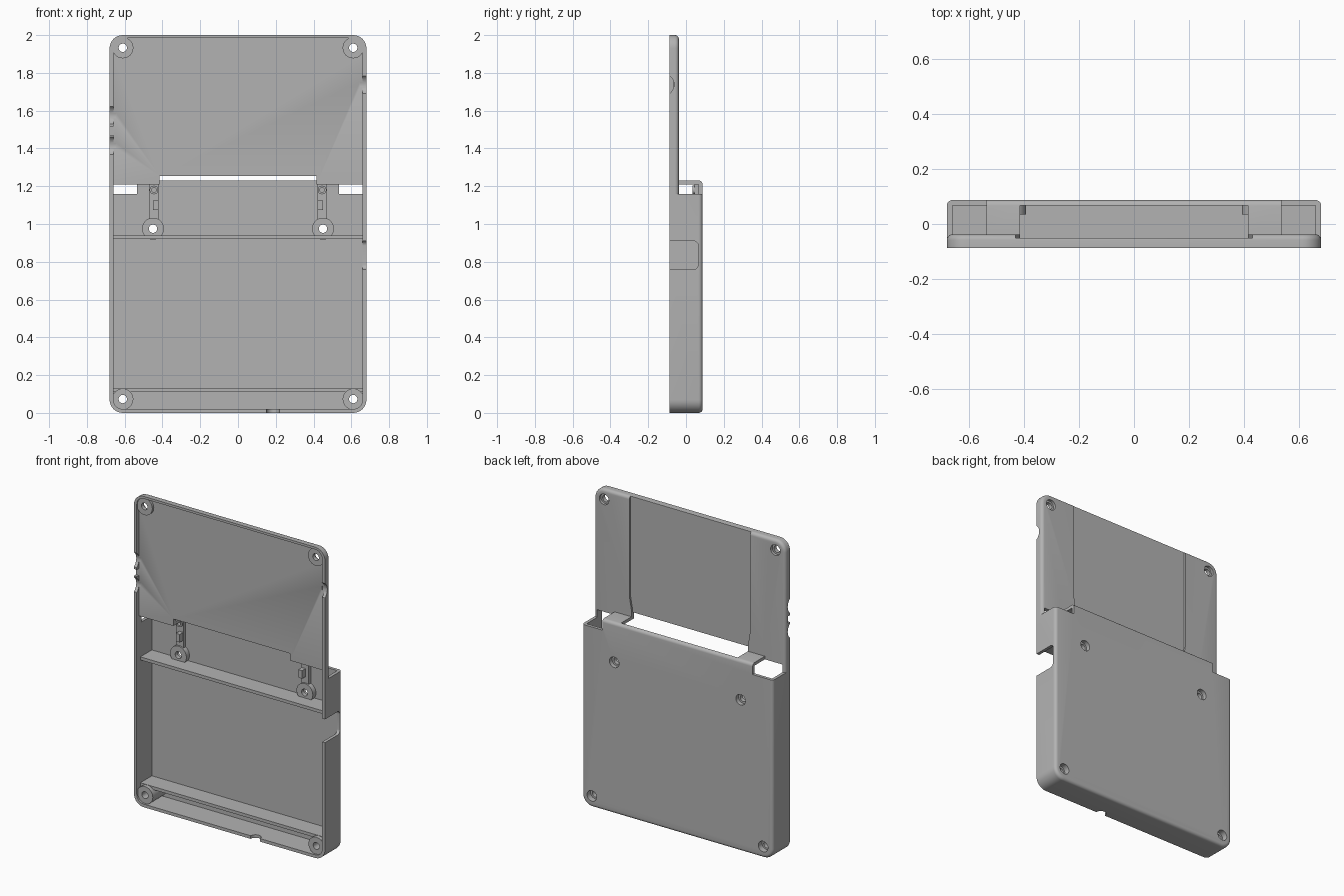
import bpy, bmesh, math
from mathutils import Vector

if "Cube" in bpy.data.objects:
    bpy.data.objects.remove(bpy.data.objects["Cube"], do_unlink=True)

FRONT, BACK, STEP = -0.087, 0.087, -0.038
W, WALL = 0.68, 0.02

grey = bpy.data.materials.new("plain_grey")
grey.use_nodes = True
grey.diffuse_color = (0.45, 0.45, 0.45, 1)
grey.node_tree.nodes["Principled BSDF"].inputs["Base Color"].default_value = grey.diffuse_color


def prism(name, points, lo, hi, axis="y", bevel=0):
    """Extrude a 2D outline along an axis; optionally round the far rim."""
    place = {"x": lambda a, b, d: (d, a, b),
             "y": lambda a, b, d: (a, d, b),
             "z": lambda a, b, d: (a, b, d)}[axis]
    bm = bmesh.new()
    near = [bm.verts.new(place(a, b, lo)) for a, b in points]
    far = [bm.verts.new(place(a, b, hi)) for a, b in points]
    n = len(points)
    bm.faces.new(near)
    cap = bm.faces.new(far)
    for i in range(n):
        j = (i + 1) % n
        bm.faces.new((near[i], near[j], far[j], far[i]))
    bmesh.ops.recalc_face_normals(bm, faces=bm.faces)
    if bevel:
        bmesh.ops.bevel(bm, geom=list(cap.edges), offset=bevel, segments=5,
                        profile=0.5, affect="EDGES")
    mesh = bpy.data.meshes.new(name)
    bm.to_mesh(mesh)
    bm.free()
    mesh.materials.append(grey)
    ob = bpy.data.objects.new(name, mesh)
    bpy.context.collection.objects.link(ob)
    return ob


def rounded(a0, a1, b0, b1, low=0, high=0):
    """Rectangle outline with separate radii for its low and high corners."""
    pts = []
    for a, b, r, start in ((a1, b1, high, 0), (a0, b1, high, 90),
                           (a0, b0, low, 180), (a1, b0, low, 270)):
        sa, sb = (1 if a == a1 else -1), (1 if b == b1 else -1)
        for k in range(9 if r else 1):
            t = math.radians(start + k * 90 / 8)
            pts.append((a - sa * r + r * math.cos(t), b - sb * r + r * math.sin(t)))
    return pts


def circle(a, b, r, n=32):
    return [(a + r * math.cos(math.tau * k / n), b + r * math.sin(math.tau * k / n))
            for k in range(n)]


def box(name, x0, x1, y0, y1, z0, z1):
    return prism(name, rounded(x0, x1, z0, z1), y0, y1)


def combine(target, tool, operation):
    mod = target.modifiers.new("combine", "BOOLEAN")
    mod.operation, mod.solver, mod.object = operation, "EXACT", tool
    bpy.context.view_layer.objects.active = target
    bpy.ops.object.modifier_apply(modifier=mod.name)
    bpy.data.objects.remove(tool, do_unlink=True)


def cut(target, tool):
    combine(target, tool, "DIFFERENCE")


def add(target, tool):
    combine(target, tool, "UNION")


# Deep lower housing, with its upper outer corners removed
shell = prism("back_shell", rounded(-W, W, 0, 1.23, low=0.07), FRONT, BACK, bevel=0.02)
for s in (-1, 1):
    x0, x1 = sorted((s * 0.535, s * 0.8))
    cut(shell, box("corner_cut", x0, x1, -0.2, 0.2, 1.16, 1.4))

# Thin upper plate with a shallow recessed panel on its back
plate = prism("upper_plate", rounded(-W, W, 1.1, 2, high=0.07), FRONT, STEP, bevel=0.02)
panel = [(-0.415, 1), (0.415, 1), (0.415, 1.27), (0.43, 1.36), (0.43, 2.1),
         (-0.43, 2.1), (-0.43, 1.36), (-0.415, 1.27)]
cut(plate, prism("panel_recess", panel, -0.05, 0.1))
add(shell, plate)

# Hollow interior and the open slot in the middle
inner = W - WALL
cut(shell, prism("deep_cavity", rounded(-inner, inner, 0.02, 1.21, low=0.05), -0.2, 0.067))
cut(shell, prism("shallow_cavity", rounded(-inner, inner, 1.2, 1.985, high=0.05), -0.2, -0.065))
cut(shell, box("middle_slot", -0.415, 0.415, -0.2, 0.067, 1.1, 1.255))

# Cross ribs
for z in (0.11, 0.92):
    add(shell, box("cross_rib", -0.67, 0.67, -0.05, 0.075, z, z + 0.02))

# Screw bosses and connector supports, mirrored left and right
for s in (-1, 1):
    add(shell, prism("lower_boss", circle(s * 0.61, 0.073, 0.056), -0.075, 0.08))
    add(shell, prism("upper_boss", circle(s * 0.61, 1.933, 0.056), -0.08, -0.045))
    add(shell, prism("middle_boss", circle(s * 0.45, 0.975, 0.058), 0.035, 0.075))
    x0, x1 = sorted((s * 0.42, s * 0.472))
    add(shell, box("support_strip", x0, x1, 0.045, 0.075, 0.99, 1.215))
    x0, x1 = sorted((s * 0.422, s * 0.45))
    add(shell, box("support_clip", x0, x1, 0.01, 0.07, 1.073, 1.125))
    add(shell, prism("support_pin", circle(s * 0.445, 1.18, 0.023, 20), 0.035, 0.07))
    cut(shell, prism("pin_hole", circle(s * 0.445, 1.18, 0.012, 16), 0.0, 0.06))
    # Through holes with counterbores behind
    for x, z, seat in ((0.61, 0.073, 0.05), (0.61, 1.933, -0.055), (0.45, 0.975, 0.06)):
        cut(shell, prism("screw_hole", circle(s * x, z, 0.022), -0.2, 0.2))
        cut(shell, prism("counterbore", circle(s * x, z, 0.034), seat, 0.2))

# Side port, finger dips and small notches in the rim
cut(shell, prism("side_port", rounded(-0.2, 0.065, 0.76, 0.91, low=0.025, high=0.025),
                 0.645, 0.8, axis="x"))
for x0, x1, z in ((0.645, 0.8, 1.738), (-0.8, -0.645, 1.575), (-0.8, -0.645, 1.415)):
    cut(shell, prism("rim_dip", circle(-0.12, z, 0.057), x0, x1, axis="x"))
cut(shell, box("switch_notch", -0.8, -0.66, -0.2, -0.066, 1.47, 1.515))
cut(shell, prism("bottom_notch", circle(0.185, FRONT, 0.034), -0.1, 0.03, axis="z"))

# Smooth the rounded rims while keeping corners crisp
bpy.ops.object.select_all(action="DESELECT")
shell.select_set(True)
bpy.context.view_layer.objects.active = shell
bpy.ops.object.shade_smooth_by_angle(angle=math.radians(30))
